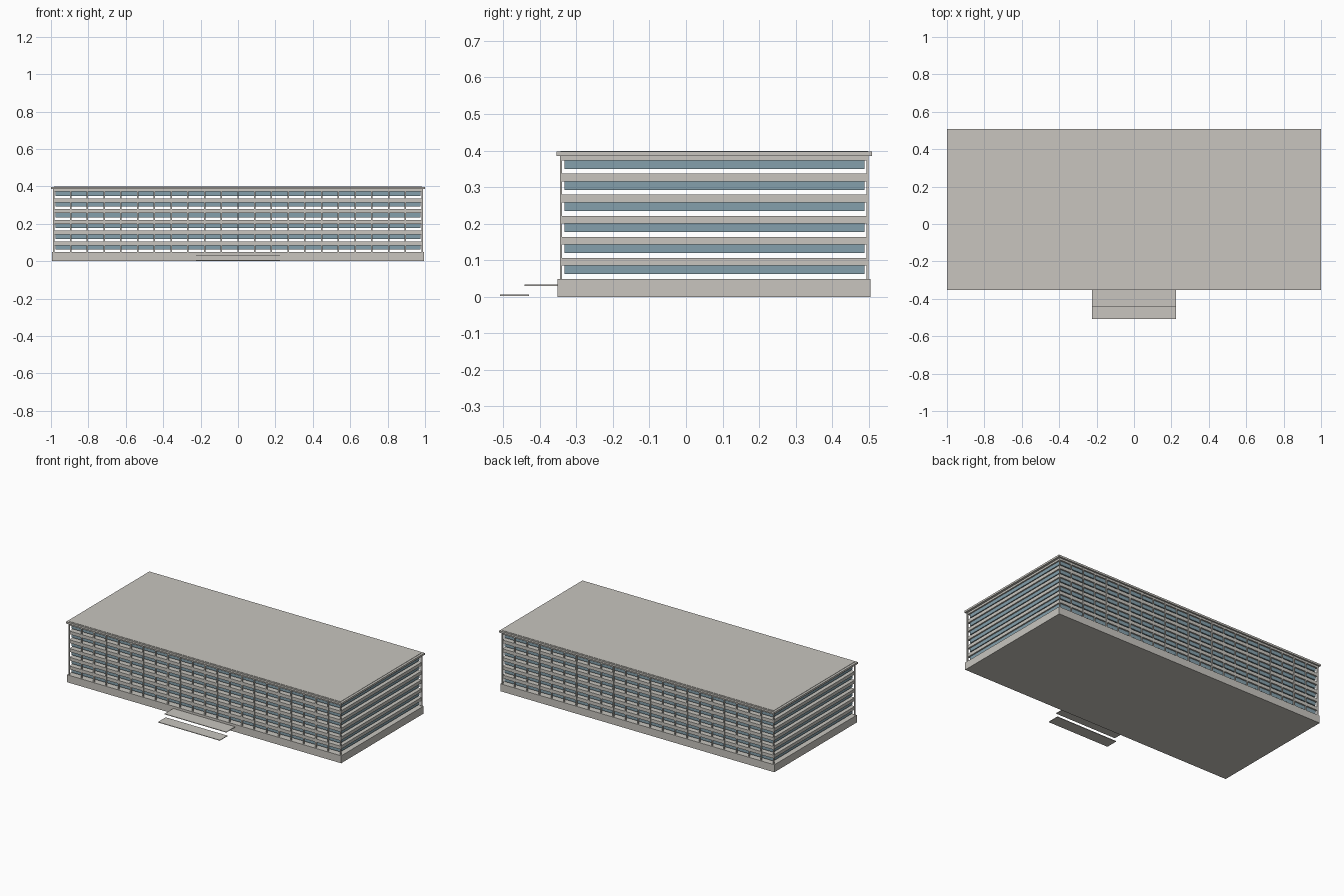
import bpy

cube = bpy.data.objects.get("Cube")
if cube:
    bpy.data.objects.remove(cube, do_unlink=True)


def material(name, colour):
    m = bpy.data.materials.new(name)
    m.use_nodes = True
    m.diffuse_color = (*colour, 1)
    m.node_tree.nodes["Principled BSDF"].inputs["Base Color"].default_value = (*colour, 1)
    return m


CONCRETE = material("pale concrete", (0.578, 0.56, 0.52))
GLASS = material("blue grey glass", (0.235, 0.352, 0.413))


def box(name, x, y, z, mat):
    """Box from (min, max) pairs on each axis."""
    corners = [(a, b, c) for a in x for b in y for c in z]
    faces = [(0, 1, 3, 2), (4, 6, 7, 5), (0, 4, 5, 1),
             (2, 3, 7, 6), (0, 2, 6, 4), (1, 5, 7, 3)]
    mesh = bpy.data.meshes.new(name)
    mesh.from_pydata(corners, [], faces)
    mesh.materials.append(mat)
    obj = bpy.data.objects.new(name, mesh)
    bpy.context.collection.objects.link(obj)
    return obj


FLOORS, STOREY, BASE = 6, 0.0575, 0.049
HALF_X, FRONT, BACK = 0.985, -0.343, 0.498
SLAB_X, SLAB_Y = (-HALF_X, HALF_X), (FRONT, BACK)

# Ground storey plinth
box("plinth", (-0.995, 0.995), (-0.351, 0.505), (0, BASE), CONCRETE)

# Window bands hanging under each floor slab, open slot below the glass
for i in range(FLOORS):
    z = BASE + i * STOREY
    box(f"window_band_{i + 1}", (-0.976, 0.976), (-0.332, 0.488),
        (z + 0.013, z + 0.036), GLASS)
    top = 0.386 if i == FLOORS - 1 else z + STOREY
    box(f"floor_slab_{i + 1}", SLAB_X, SLAB_Y, (z + 0.036, top), CONCRETE)

# Vertical fins along the long facades
BAYS = 22
for side, y in (("front", FRONT), ("back", BACK)):
    inward = 1 if side == "front" else -1
    depth = sorted((y - 0.0015 * inward, y + 0.004 * inward))
    for i in range(BAYS + 1):
        x = -HALF_X + 2 * HALF_X * i / BAYS
        box(f"{side}_fin_{i + 1}", (x - 0.004, x + 0.004), depth,
            (BASE, 0.386), CONCRETE)

# Roof
box("roof_slab", (-1, 1), (-0.354, 0.509), (0.385, 0.397), CONCRETE)
box("roof_cover", SLAB_X, SLAB_Y, (0.396, 0.399), CONCRETE)

# Entrance canopy and landing
box("entrance_canopy", (-0.224, 0.224), (-0.442, -0.35), (0.030, 0.034), CONCRETE)
box("entrance_landing", (-0.224, 0.224), (-0.509, -0.43), (0.002, 0.006), CONCRETE)
